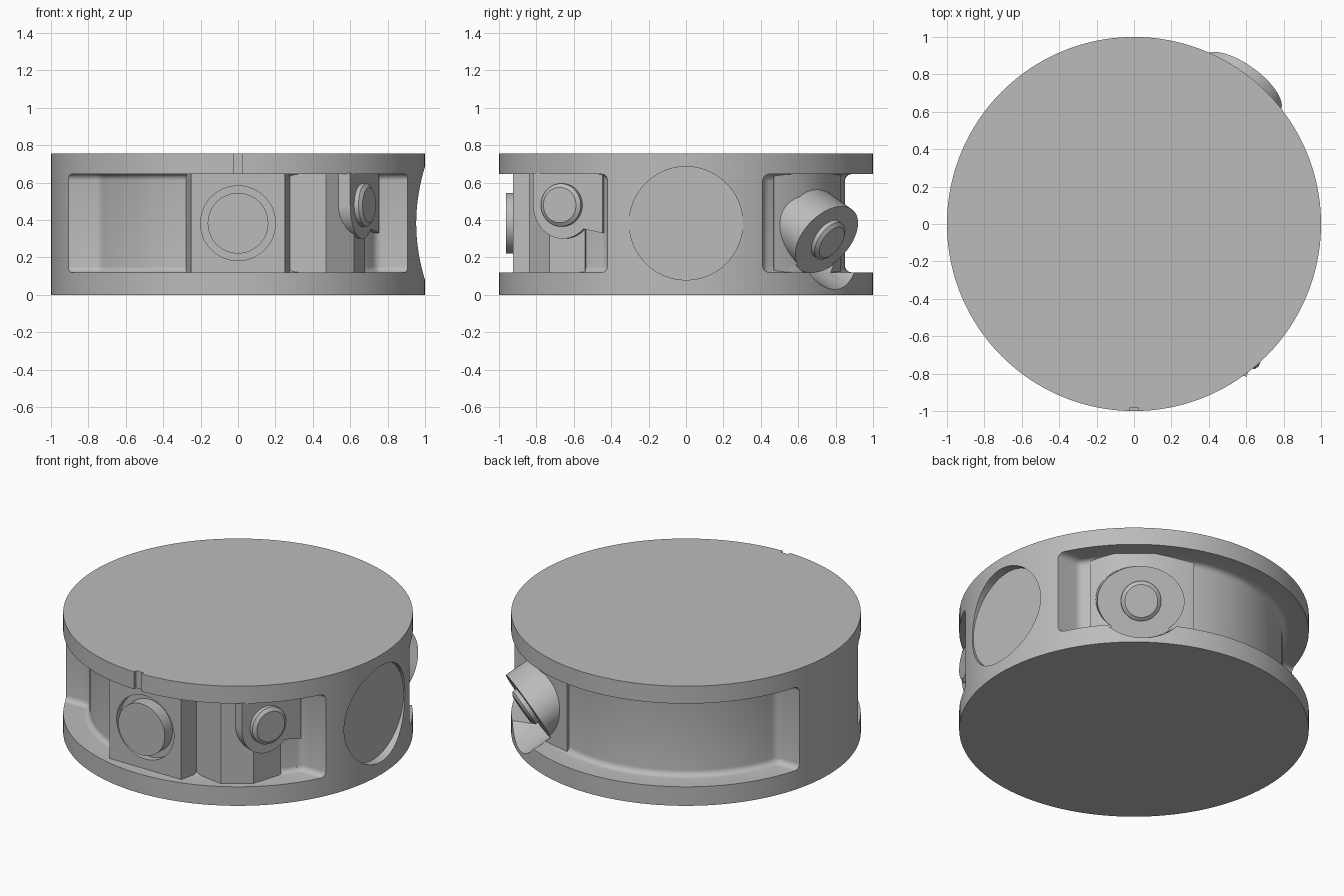
import bpy, bmesh
from math import sin, cos, pi, radians, asin
from mathutils import Matrix, Vector

if "Cube" in bpy.data.objects:
    bpy.data.objects.remove(bpy.data.objects["Cube"], do_unlink=True)

TOP, FLOOR_R = 0.755, 0.85
POCKET_LOW, POCKET_HIGH = 0.12, 0.645
MID = (POCKET_LOW + POCKET_HIGH) / 2

grey = bpy.data.materials.new("machined grey")
grey.use_nodes = True
grey.diffuse_color = (0.5, 0.5, 0.5, 1)
grey.node_tree.nodes["Principled BSDF"].inputs["Base Color"].default_value = (0.5, 0.5, 0.5, 1)


def prism(name, outline, low, high, place=Matrix(), taper=1.0):
    """Extrude a flat outline along local z; taper scales the far end."""
    bm = bmesh.new()
    a = [bm.verts.new((x, y, low)) for x, y in outline]
    b = [bm.verts.new((x * taper, y * taper, high)) for x, y in outline]
    bm.faces.new(a[::-1])
    bm.faces.new(b)
    for i in range(len(a)):
        j = (i + 1) % len(a)
        bm.faces.new((a[i], a[j], b[j], b[i]))
    bmesh.ops.recalc_face_normals(bm, faces=bm.faces)
    bm.transform(place)
    mesh = bpy.data.meshes.new(name)
    bm.to_mesh(mesh)
    bm.free()
    mesh.materials.append(grey)
    obj = bpy.data.objects.new(name, mesh)
    bpy.context.collection.objects.link(obj)
    return obj


def ellipse(rx, ry=None, start=0, end=2 * pi, n=64):
    ry = ry or rx
    full = abs(end - start - 2 * pi) < 1e-6
    steps = n if full else n + 1
    return [(rx * cos(start + (end - start) * i / n),
             ry * sin(start + (end - start) * i / n)) for i in range(steps)]


def rect(x0, x1, y0, y1):
    return [(x0, y0), (x1, y0), (x1, y1), (x0, y1)]


def facing(centre, direction):
    """Local z points along direction, local y points upward."""
    turn = Vector(direction).to_track_quat('Z', 'Y').to_matrix().to_4x4()
    return Matrix.Translation(centre) @ turn


def activate(obj):
    bpy.ops.object.select_all(action='DESELECT')
    obj.select_set(True)
    bpy.context.view_layer.objects.active = obj


def bevel(obj, width, segments=5):
    mod = obj.modifiers.new("Round", 'BEVEL')
    mod.width, mod.segments = width, segments
    mod.limit_method, mod.angle_limit = 'ANGLE', radians(40)
    activate(obj)
    bpy.ops.object.modifier_apply(modifier=mod.name)


def cut(obj, cutter):
    cutter.hide_render = True
    mod = obj.modifiers.new("Cut", 'BOOLEAN')
    mod.operation, mod.solver, mod.object = 'DIFFERENCE', 'EXACT', cutter
    activate(obj)
    bpy.ops.object.modifier_apply(modifier=mod.name)


def pocket(name, end_right, end_left, side):
    """Curved pocket cutter; ends are flat walls at given distances from the x axis."""
    arc = ellipse(FLOOR_R, None, asin(end_right / FLOOR_R), pi - asin(end_left / FLOOR_R), 56)
    plan = arc + [(-1.2, end_left), (-1.2, 1.2), (1.2, 1.2), (1.2, end_right)]
    obj = prism(name, [(x, y * side) for x, y in plan], POCKET_LOW, POCKET_HIGH)
    bevel(obj, 0.06)
    return obj


def boss(name, place, radius, low, high):
    """Round stub with a small chamfered rim."""
    rim = high - 0.015
    prism(name, ellipse(radius), low, rim, place)
    prism(name + "_chamfer", ellipse(radius), rim, high, place, 0.82)


# Main drum with its two long pockets, round side recess and top notch
drum = prism("drum_body", ellipse(1, n=160), 0, TOP)
cutters = [
    pocket("front_pocket_cutter", 0.42, 0.42, -1),
    pocket("back_pocket_cutter", 0.41, 0.25, 1),
    prism("side_recess_cutter", ellipse(0.303, n=96), 0, 0.3, facing((0.945, 0, MID), (1, 0, 0))),
    prism("notch_cutter", rect(-0.025, 0.025, -1.1, -0.98), POCKET_HIGH - 0.01, 0.9),
]

# Inclined spot face that breaks into the lower back rim
tilt, heading = radians(30), radians(54)
normal = Vector((cos(tilt) * cos(heading), cos(tilt) * sin(heading), -sin(tilt)))
back_place = facing(Vector((0.60, 0.78, 0.28)) - normal * 0.04, normal)
spot = prism("spot_face_cutter", ellipse(0.27, 0.21), 0, 0.5, back_place)
cutters.append(spot)
for c in cutters:
    cut(drum, c)

# Back block, inclined pad and boss
back_block = prism("back_block", [(0.4, 0.4), (0.72, 0.47), (0.66, 0.61), (0.49, 0.76),
                                  (0.25, 0.83), (0.2, 0.6)], 0.1, 0.66)
cut(back_block, spot)
prism("back_pad", ellipse(0.25, 0.2), -0.3, 0, back_place)
boss("back_boss", back_place, 0.115, -0.05, 0.04)

# Front centre block with a ring groove around its boss
front_block = prism("front_block", [(-0.29, -0.7), (-0.28, -0.8), (-0.25, -0.925),
                                    (0.25, -0.925), (0.28, -0.8), (0.29, -0.7)], 0.105, 0.65)
front_place = facing((0, -0.925, MID), (0, -1, 0))
groove = prism("groove_cutter", ellipse(0.2), -0.04, 0.2, front_place)
cut(front_block, groove)
cutters.append(groove)
prism("front_boss", ellipse(0.162), -0.06, 0.037, front_place)

# Front right block with a round-bottomed pad and boss
prism("side_block", [(0.2, -0.7), (0.27, -0.81), (0.47, -0.84), (0.62, -0.73),
                     (0.68, -0.54), (0.5, -0.5)], 0.1, 0.66)
side_place = facing((0.665, -0.66, 0.48), (0.92, -0.38, 0))
pad = ellipse(0.17, 0.18, pi, 1.75 * pi, 32) + [(0.23, -0.15), (0.23, 0.17), (-0.17, 0.17)]
prism("side_pad", pad, -0.2, 0, side_place)
boss("side_boss", side_place, 0.115, -0.05, 0.04)

# Remove helpers and smooth the curved faces
for c in cutters:
    bpy.data.objects.remove(c, do_unlink=True)
for obj in list(bpy.context.collection.objects):
    if obj.type == 'MESH' and grey.name in obj.data.materials:
        activate(obj)
        bpy.ops.object.shade_smooth_by_angle(angle=radians(30))
